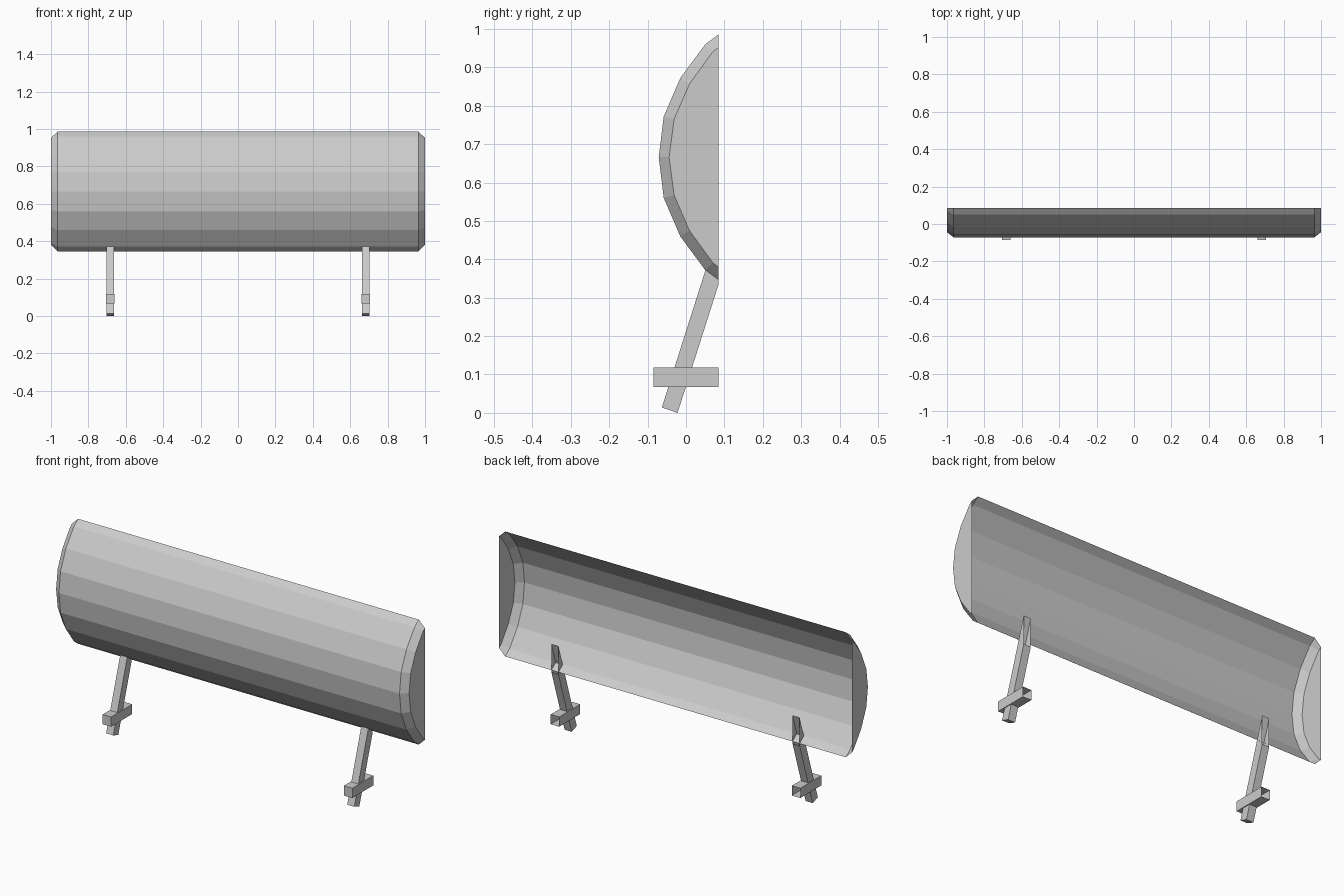
import bpy

if "Cube" in bpy.data.objects:
    bpy.data.objects.remove(bpy.data.objects["Cube"])

grey = bpy.data.materials.new("light grey")
grey.diffuse_color = (0.6, 0.6, 0.6, 1)
grey.use_nodes = True
grey.node_tree.nodes["Principled BSDF"].inputs["Base Color"].default_value = grey.diffuse_color

BACK = 0.085      # everything is cut off open at this plane
MID = 0.666       # height of the shell's centre line


def loft(name, rings):
    """Skin (x, profile) rings left to right, cap both ends, leave the back open."""
    n = len(rings[0][1])
    verts = [(x, y, z) for x, prof in rings for y, z in prof]
    faces = []
    for r in range(len(rings) - 1):
        a, b = r * n, (r + 1) * n
        faces += [(a + i, a + i + 1, b + i + 1, b + i) for i in range(n - 1)]
    last = (len(rings) - 1) * n
    faces.append(tuple(reversed(range(n))))
    faces.append(tuple(range(last, last + n)))
    mesh = bpy.data.meshes.new(name)
    mesh.from_pydata(verts, [], faces)
    mesh.materials.append(grey)
    obj = bpy.data.objects.new(name, mesh)
    bpy.context.collection.objects.link(obj)
    return obj


def symmetric(half):
    """Mirror an upper half profile (y, height above middle) downwards."""
    return [(y, MID + h) for y, h in half] + [(y, MID - h) for y, h in half[-2::-1]]


# Curved shell with bevelled ends
outer = symmetric([(BACK, 0.320), (0.05, 0.294), (-0.015, 0.206), (-0.058, 0.106), (-0.071, 0)])
inner = symmetric([(BACK, 0.286), (0.07, 0.275), (0.009, 0.191), (-0.031, 0.099), (-0.044, 0)])
loft("shell", [(-1, inner), (-0.965, outer), (0.965, outer), (1, inner)])

# Slanted legs and the short bars crossing them
leg = [(BACK, 0.480), (-0.063, 0.014), (-0.022, 0.0), (BACK, 0.335)]
bar = [(BACK, 0.118), (-0.085, 0.118), (-0.085, 0.068), (BACK, 0.068)]
for side, cx in (("left", -0.683), ("right", 0.683)):
    loft(side + "_leg", [(cx - 0.02, leg), (cx + 0.02, leg)])
    loft(side + "_cross_bar", [(cx - 0.024, bar), (cx + 0.024, bar)])
